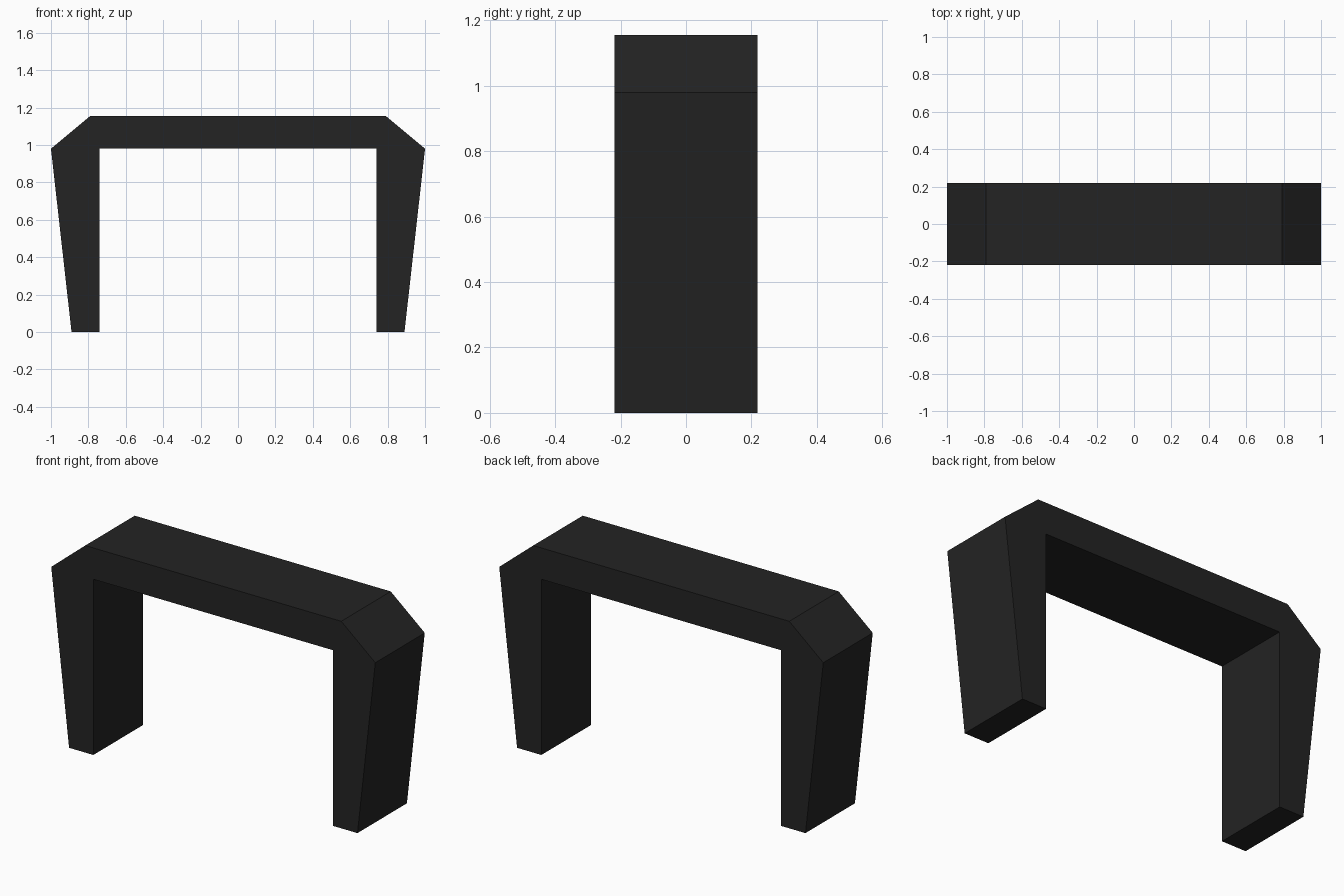
import bpy
import bmesh

cube = bpy.data.objects.get("Cube")
if cube:
    bpy.data.objects.remove(cube, do_unlink=True)

DEPTH = 0.436

# Matte black finish
black = bpy.data.materials.new("matte_black")
black.use_nodes = True
colour = (0.017, 0.017, 0.017, 1)
black.diffuse_color = colour
bsdf = next(n for n in black.node_tree.nodes if n.type == "BSDF_PRINCIPLED")
bsdf.inputs["Base Color"].default_value = colour
bsdf.inputs["Roughness"].default_value = 0.8

# Right half of the arch outline, from inner corner round to the top; mirrored for the rest
half = [(0.74, 0.98), (0.74, 0), (0.89, 0), (1.0, 0.98), (0.79, 1.155)]
outline = half + [(-x, z) for x, z in reversed(half)]

# Arch frame: tapered legs, chamfered shoulders and a flat crossbeam in one solid
bm = bmesh.new()
front = bm.faces.new([bm.verts.new((x, -DEPTH / 2, z)) for x, z in outline])
extruded = bmesh.ops.extrude_face_region(bm, geom=[front], use_keep_orig=True)
back_verts = [g for g in extruded["geom"] if isinstance(g, bmesh.types.BMVert)]
bmesh.ops.translate(bm, verts=back_verts, vec=(0, DEPTH, 0))
bmesh.ops.recalc_face_normals(bm, faces=bm.faces)

mesh = bpy.data.meshes.new("arch_frame")
bm.to_mesh(mesh)
bm.free()
mesh.materials.append(black)
bpy.context.collection.objects.link(bpy.data.objects.new("arch_frame", mesh))
